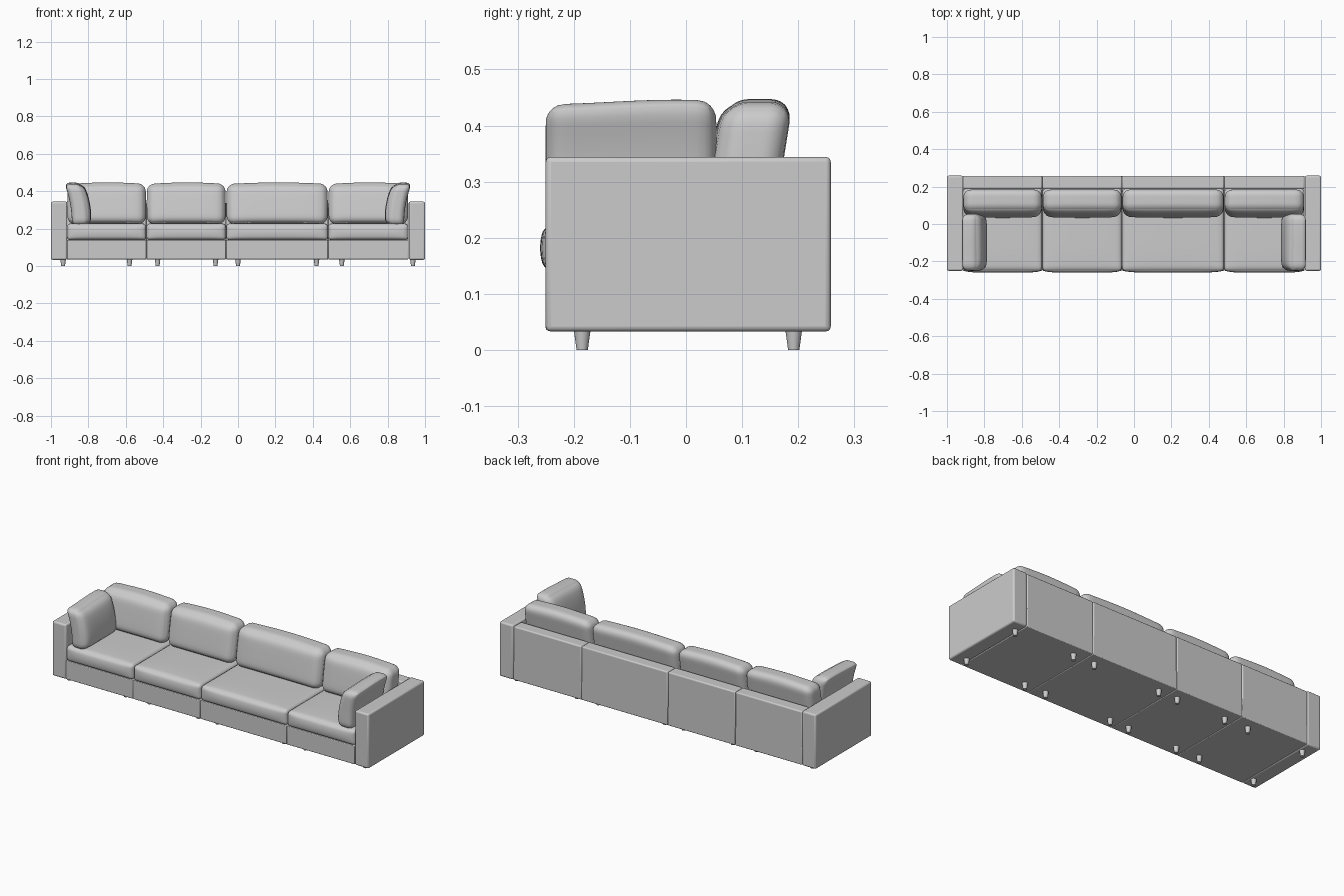
import bpy
import bmesh
import math
from mathutils import Vector

if "Cube" in bpy.data.objects:
    bpy.data.objects.remove(bpy.data.objects["Cube"], do_unlink=True)

# One plain upholstery colour
GREY = (0.6, 0.6, 0.6, 1)
fabric = bpy.data.materials.new("grey_fabric")
fabric.use_nodes = True
fabric.diffuse_color = GREY
fabric.node_tree.nodes["Principled BSDF"].inputs["Base Color"].default_value = GREY


def finish(name, bm, bevel=0.0):
    mesh = bpy.data.meshes.new(name)
    bm.to_mesh(mesh)
    bm.free()
    mesh.materials.append(fabric)
    obj = bpy.data.objects.new(name, mesh)
    bpy.context.collection.objects.link(obj)
    if bevel:
        mod = obj.modifiers.new("soft_edges", "BEVEL")
        mod.width, mod.segments = bevel, 3
    bpy.ops.object.select_all(action="DESELECT")
    obj.select_set(True)
    bpy.context.view_layer.objects.active = obj
    bpy.ops.object.shade_smooth_by_angle(angle=math.radians(40))
    return obj


def box(name, x, y, z, bevel):
    """Box from (low, high) ranges with rounded edges."""
    bm = bmesh.new()
    bmesh.ops.create_cube(bm, size=1)
    for v in bm.verts:
        v.co = Vector([(r[0] + r[1]) / 2 + c * (r[1] - r[0]) for r, c in zip((x, y, z), v.co)])
    return finish(name, bm, bevel)


def cushion(name, centre, half, radius, shape):
    """Rounded box on a grid denser at the rims; shape(u, p) then bends it."""
    bm = bmesh.new()
    bmesh.ops.create_cube(bm, size=2)
    bmesh.ops.subdivide_edges(bm, edges=bm.edges[:], cuts=17, use_grid_fill=True)
    for v in bm.verts:
        u = Vector([math.sin(c * math.pi / 2) for c in v.co])
        p = Vector([a * h for a, h in zip(u, half)])
        inner = Vector([max(radius - h, min(h - radius, c)) for c, h in zip(p, half)])
        p = inner + (p - inner).normalized() * radius
        v.co = Vector(centre) + shape(u, p)
    return finish(name, bm)


def dome(a, b):
    return (1 - a ** 4) * (1 - b ** 4)


def seat_shape(u, p):
    # Crowned top and a full front edge
    p.z += 0.006 * max(u.z, 0) * dome(u.x, u.y)
    p.y -= 0.010 * max(-u.y, 0) * (1 - u.z ** 2) * (1 - u.x ** 6)
    return p


def back_shape(u, p):
    # Plump front, gently wavy top, leaning backwards
    p.y -= 0.010 * max(-u.y, 0) * dome(u.x, u.z)
    p.z += 0.004 * max(u.z, 0) * math.sin(u.x * 2.5 + 1.5)
    p.x *= 1 - 0.015 * u.z ** 2
    p.y += 0.16 * p.z
    return p


def side_shape(side):
    def shape(u, p):
        # Plump inner face, leaning out over the arm
        p.x -= side * 0.012 * max(-u.x * side, 0) * dome(u.y, u.z)
        p.z += 0.004 * max(u.z, 0) * math.sin(u.y * 2 + 0.5)
        p.x += side * (0.18 * p.z + 0.012 * (u.z ** 2 - 0.5))
        return p
    return shape


# Seating modules: base, back frame, seat and back cushion
edges = [-0.915, -0.49, -0.064, 0.482, 0.912]
for i, (x0, x1) in enumerate(zip(edges, edges[1:]), 1):
    mid, hw = (x0 + x1) / 2, (x1 - x0) / 2
    span = (x0 + 0.0005, x1 - 0.0005)
    box(f"base_{i}", span, (-0.25, 0.257), (0.035, 0.14), 0.004)
    box(f"back_frame_{i}", span, (0.187, 0.257), (0.035, 0.34), 0.007)
    cushion(f"seat_cushion_{i}", (mid, -0.031, 0.182), (hw - 0.001, 0.219, 0.044),
            0.018, seat_shape)
    cushion(f"back_cushion_{i}", (mid, 0.113, 0.333), (hw - 0.002, 0.06, 0.11),
            0.04, back_shape)

# Arms and their loose side cushions
for side, label in ((-1, "right"), (1, "left")):
    box(f"{label}_arm", sorted((side * 0.913, side)), (-0.25, 0.258), (0.033, 0.344), 0.009)
    cushion(f"{label}_side_cushion", (side * 0.856, -0.098, 0.33), (0.047, 0.152, 0.112),
            0.034, side_shape(side))

# Tapered feet
n = 0
for x in (-0.935, -0.58, -0.43, -0.12, 0.0, 0.42, 0.555, 0.935):
    for y in (-0.185, 0.192):
        n += 1
        bm = bmesh.new()
        bmesh.ops.create_cone(bm, cap_ends=True, segments=20, radius1=0.010,
                              radius2=0.015, depth=0.036)
        bmesh.ops.translate(bm, verts=bm.verts[:], vec=(x, y, 0.018))
        finish(f"foot_{n}", bm)
